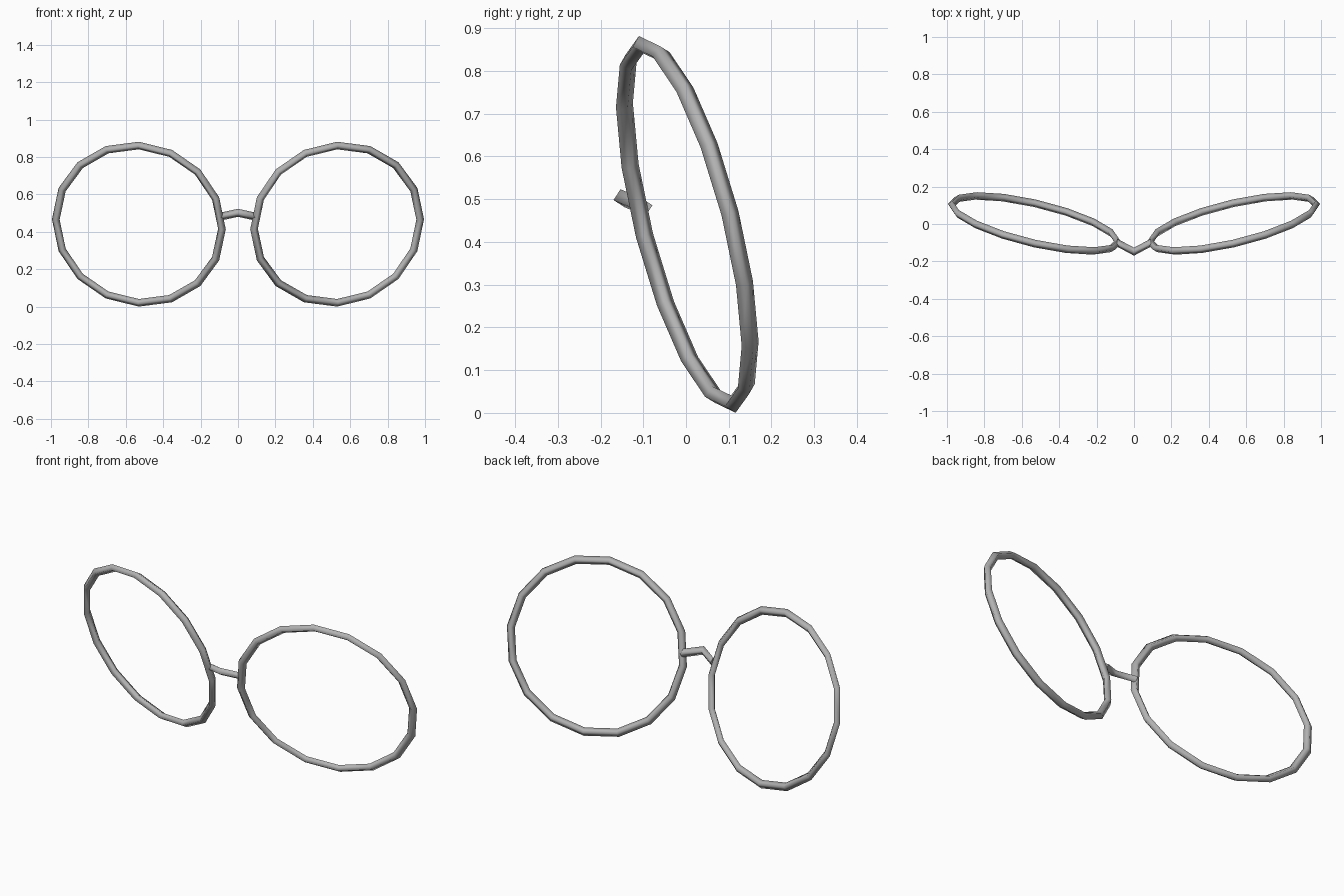
import bpy, bmesh, math
from mathutils import Matrix, Vector

cube = bpy.data.objects.get("Cube")
if cube:
    bpy.data.objects.remove(cube, do_unlink=True)

metal = bpy.data.materials.new("grey_metal")
metal.use_nodes = True
grey = (0.45, 0.45, 0.45, 1)
metal.diffuse_color = grey
metal.node_tree.nodes["Principled BSDF"].inputs["Base Color"].default_value = grey

SEGMENTS = 16
WIRE = 0.021          # half diagonal of the square wire


def loft(name, sections, closed):
    """Skin a list of equal cross-sections into a smooth-shaded wire."""
    bm = bmesh.new()
    rings = [[bm.verts.new(p) for p in s] for s in sections]
    n = len(rings[0])
    for i in range(len(rings) if closed else len(rings) - 1):
        a, b = rings[i], rings[(i + 1) % len(rings)]
        for j in range(n):
            k = (j + 1) % n
            bm.faces.new((a[j], a[k], b[k], b[j]))
    if not closed:
        bm.faces.new(rings[0])
        bm.faces.new(rings[-1])
    bmesh.ops.recalc_face_normals(bm, faces=bm.faces)
    for f in bm.faces:
        f.smooth = len(f.verts) == 4 and (closed or abs(f.normal.x) < 0.9)
    mesh = bpy.data.meshes.new(name)
    bm.to_mesh(mesh)
    bm.free()
    mesh.materials.append(metal)
    obj = bpy.data.objects.new(name, mesh)
    bpy.context.collection.objects.link(obj)
    return obj


def rim(name, side):
    """Slightly oval rim, yawed outward and leaning forward at the top."""
    turn = Matrix.Rotation(math.radians(14.4), 3, 'X') @ Matrix.Rotation(math.radians(13.1), 3, 'Z')
    centre = Vector((0.53, 0.003, 0.441))
    sections = []
    for i in range(SEGMENTS):
        t = math.tau * i / SEGMENTS
        out = Vector((math.cos(t), 0, math.sin(t)))
        mid = Vector((0.456 * out.x, 0, 0.434 * out.z))
        depth = Vector((0, WIRE, 0))
        ring = []
        for offset in (out * WIRE, depth, -out * WIRE, -depth):
            p = centre + turn @ (mid + offset)
            ring.append((p.x * side, p.y, p.z))
        sections.append(ring)
    return loft(name, sections, True)


# Rims
rim("left_rim", 1)
rim("right_rim", -1)

# Bridge: bent square wire, its peak forward and up
u = Vector((0, 0.54, 0.84)) * 0.015
v = Vector((0, -0.84, 0.54)) * 0.016
path = [Vector((-0.09, -0.1, 0.482)), Vector((0, -0.148, 0.502)), Vector((0.09, -0.1, 0.482))]
loft("bridge", [[c + u + v, c - u + v, c - u - v, c + u - v] for c in path], False)
